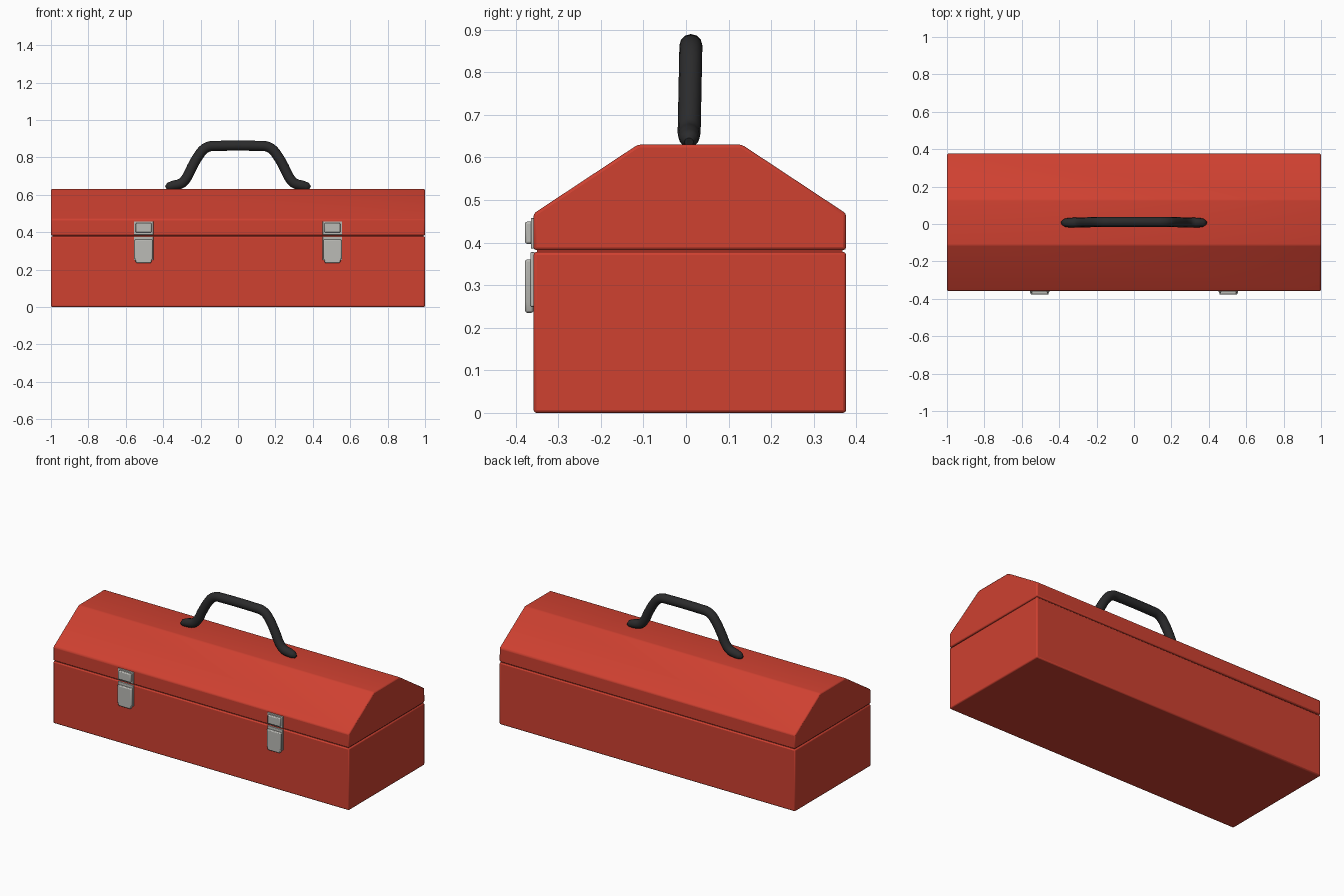
import bpy, bmesh, math

if "Cube" in bpy.data.objects:
    bpy.data.objects.remove(bpy.data.objects["Cube"])

def material(name, rgb):
    m = bpy.data.materials.new(name)
    m.diffuse_color = (*rgb, 1)
    m.use_nodes = True
    m.node_tree.nodes["Principled BSDF"].inputs["Base Color"].default_value = m.diffuse_color
    return m

RED = material("red paint", (0.62, 0.052, 0.03))
METAL = material("latch metal", (0.50, 0.50, 0.47))
BLACK = material("black rubber", (0.024, 0.024, 0.025))

def finish(ob, mat, bevel=0, segments=2):
    ob.data.materials.clear()
    ob.data.materials.append(mat)
    bpy.ops.object.select_all(action='DESELECT')
    ob.select_set(True)
    bpy.context.view_layer.objects.active = ob
    if bevel:
        b = ob.modifiers.new("soft edges", 'BEVEL')
        b.width, b.segments = bevel, segments
        b.limit_method, b.angle_limit = 'ANGLE', math.radians(20)
    bpy.ops.object.shade_smooth_by_angle(angle=math.radians(35))

def prism(name, pts, axis, lo, hi, mat, bevel):
    """Extrude a closed profile along x (points are y, z) or y (points are x, z)."""
    bm = bmesh.new()
    place = (lambda a, b, t: (t, a, b)) if axis == 'x' else (lambda a, b, t: (a, t, b))
    ends = [[bm.verts.new(place(a, b, t)) for a, b in pts] for t in (lo, hi)]
    bm.faces.new(ends[0])
    bm.faces.new(ends[1][::-1])
    n = len(pts)
    for i in range(n):
        j = (i + 1) % n
        bm.faces.new((ends[0][i], ends[1][i], ends[1][j], ends[0][j]))
    bmesh.ops.recalc_face_normals(bm, faces=bm.faces)
    me = bpy.data.meshes.new(name)
    bm.to_mesh(me)
    bm.free()
    ob = bpy.data.objects.new(name, me)
    bpy.context.collection.objects.link(ob)
    finish(ob, mat, bevel)
    return ob

def rect(a0, a1, b0, b1):
    return [(a0, b0), (a1, b0), (a1, b1), (a0, b1)]

F, B = -0.358, 0.376   # front and back walls

# Tray, with a narrow recessed core that makes the seam under the lid
prism("tray", rect(F, B, 0, 0.378), 'x', -1, 1, RED, 0.007)
prism("seam_core", rect(F + 0.008, B - 0.008, 0.36, 0.40), 'x', -0.992, 0.992, RED, 0)

# Faceted lid
prism("lid", [(F, 0.382), (B, 0.382), (B, 0.468), (0.131, 0.63), (-0.113, 0.63), (F, 0.468)],
      'x', -1, 1, RED, 0.007)

# Latches
for side, x in (("left", -0.505), ("right", 0.505)):
    # backing plates on lid and tray
    prism(side + "_catch_plate", rect(x - 0.052, x + 0.052, 0.386, 0.458), 'y', F - 0.006, F + 0.002, METAL, 0.002)
    prism(side + "_latch_plate", rect(x - 0.052, x + 0.052, 0.25, 0.378), 'y', F - 0.007, F + 0.002, METAL, 0.002)
    # raised catch and tapered lever
    prism(side + "_catch", rect(x - 0.042, x + 0.042, 0.397, 0.449), 'y', F - 0.02, F, METAL, 0.005)
    prism(side + "_lever", [(x - 0.04, 0.235), (x + 0.04, 0.235), (x + 0.048, 0.26),
                            (x + 0.048, 0.36), (x - 0.048, 0.36), (x - 0.048, 0.26)],
          'y', F - 0.02, F, METAL, 0.005)

# Carrying handle: mirrored tube path of (x, z, radius)
half = [(0.385, 0.636, 0.4), (0.37, 0.643, 0.8), (0.345, 0.65, 0.95), (0.305, 0.66, 1),
        (0.28, 0.683, 1), (0.245, 0.75, 1), (0.21, 0.81, 1), (0.18, 0.845, 1),
        (0.15, 0.859, 1), (0.12, 0.861, 1)]
path = [(-x, z, r) for x, z, r in half] + half[::-1]
cu = bpy.data.curves.new("handle", 'CURVE')
cu.dimensions = '3D'
cu.bevel_depth, cu.bevel_resolution, cu.use_fill_caps = 0.027, 4, True
cu.resolution_u = 4
sp = cu.splines.new('BEZIER')
sp.bezier_points.add(len(path) - 1)
for p, (x, z, r) in zip(sp.bezier_points, path):
    p.co, p.radius = (x, 0.009 + 0.02 * (z - 0.74), z), r
    p.handle_left_type = p.handle_right_type = 'AUTO'
handle = bpy.data.objects.new("handle", cu)
bpy.context.collection.objects.link(handle)
bpy.ops.object.select_all(action='DESELECT')
handle.select_set(True)
bpy.context.view_layer.objects.active = handle
bpy.ops.object.convert(target='MESH')
finish(bpy.context.object, BLACK)
